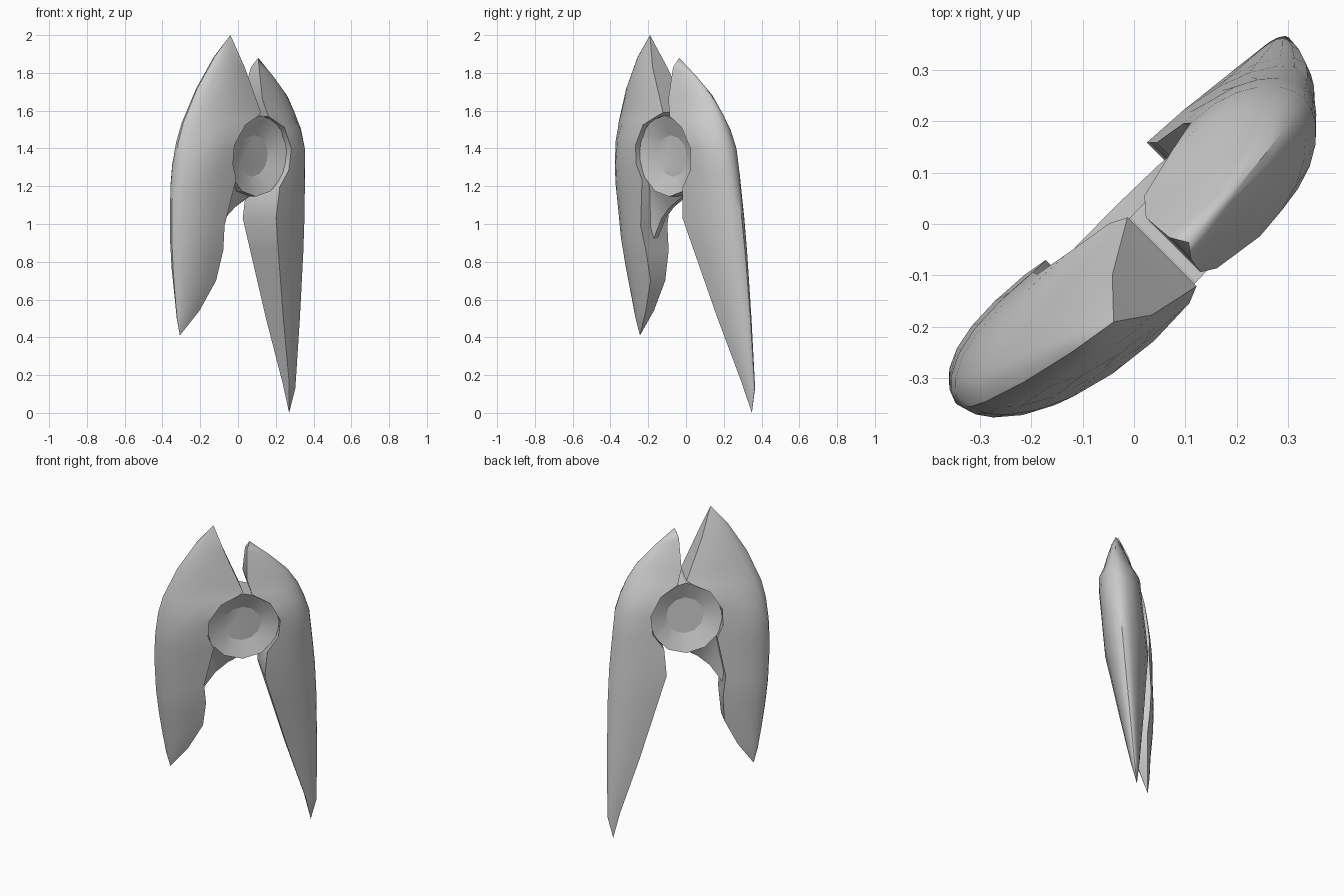
import bpy, bmesh
from math import cos, sin, pi, radians, sqrt
from mathutils import Vector

if "Cube" in bpy.data.objects:
    bpy.data.objects.remove(bpy.data.objects["Cube"])

HUB_Z, HUB_R = 1.36, 0.215
S = sqrt(0.5)


def place(u, z, off):
    """Slanted working plane: u runs sideways, off is the thickness direction."""
    n = -0.055 + 0.083 * z + off - (0.16 * u * u if u < 0 else 0)
    return Vector(((u + n) * S, (u - n) * S, z))


def arc(deg):
    a = radians(deg)
    return (0.005 + HUB_R * cos(a), HUB_Z + HUB_R * sin(a))


def finish(name, bm, angle=35):
    bmesh.ops.remove_doubles(bm, verts=bm.verts, dist=0.0005)
    bmesh.ops.recalc_face_normals(bm, faces=bm.faces)
    me = bpy.data.meshes.new(name)
    bm.to_mesh(me)
    bm.free()
    ob = bpy.data.objects.new(name, me)
    bpy.context.collection.objects.link(ob)
    bpy.ops.object.select_all(action='DESELECT')
    ob.select_set(True)
    bpy.context.view_layer.objects.active = ob
    bpy.ops.object.shade_smooth_by_angle(angle=radians(angle))


def loft(bm, rings):
    """Bridge closed rings of equal length."""
    vs = [[bm.verts.new(p) for p in r] for r in rings]
    for a, b in zip(vs, vs[1:]):
        for i in range(len(a)):
            j = (i + 1) % len(a)
            bm.faces.new((a[i], a[j], b[j], b[i]))
    return vs


def blade(name, top, bottom, power, stations):
    """Each station: outer edge point, inner edge point, inner half thickness."""
    steps = [0, 0.3, 0.55, 0.75, 0.9, 0.97]
    prof = [(s, (1 - s ** power) ** 0.55) for s in steps]
    prof += [(1, 0)] + [(s, -h) for s, h in reversed(prof)]
    rings = []
    for o, i, t in [(top, top, 0)] + stations + [(bottom, bottom, 0)]:
        rings.append([place(i[0] + (o[0] - i[0]) * s,
                            i[1] + (o[1] - i[1]) * s, t * h) for s, h in prof])
    bm = bmesh.new()
    loft(bm, rings)
    finish(name, bm)


# Short left blade
blade("left_blade", (-0.163, 2.0), (-0.39, 0.41), 2.4, [
    ((-0.265, 1.885), (-0.10, 1.83), 0.055),
    ((-0.37, 1.72), (0.0, 1.59), 0.095),
    ((-0.45, 1.535), arc(100), 0.11),
    ((-0.475, 1.43), arc(130), 0.12),
    ((-0.489, 1.30), arc(165), 0.12),
    ((-0.492, 1.20), arc(192), 0.12),
    ((-0.492, 1.12), arc(215), 0.115),
    ((-0.48, 0.92), (-0.22, 0.99), 0.10),
    ((-0.46, 0.76), (-0.205, 0.86), 0.085),
    ((-0.437, 0.62), (-0.215, 0.70), 0.055),
    ((-0.415, 0.50), (-0.295, 0.54), 0.03)])

# Long right blade
blade("right_blade", (0.05, 1.88), (0.438, 0.0), 2.1, [
    ((0.175, 1.775), (0.03, 1.83), 0.03),
    ((0.275, 1.68), (0.025, 1.66), 0.075),
    ((0.338, 1.585), arc(77), 0.10),
    ((0.375, 1.50), arc(45), 0.12),
    ((0.408, 1.40), arc(10), 0.122),
    ((0.424, 1.26), arc(-20), 0.122),
    ((0.438, 1.13), arc(-50), 0.125),
    ((0.447, 1.04), (0.13, 1.03), 0.125),
    ((0.458, 0.85), (0.18, 0.86), 0.105),
    ((0.468, 0.50), (0.288, 0.50), 0.065),
    ((0.47, 0.13), (0.40, 0.16), 0.025)])

# Dished hub disc, hollowed on both faces
bm = bmesh.new()
rings = [[place(0.005 + r * cos(k * pi / 6), HUB_Z + r * sin(k * pi / 6), off)
          for k in range(12)]
         for r, off in [(0.11, 0.05), (0.215, 0.09), (0.215, -0.09), (0.11, -0.05)]]
vs = loft(bm, rings)
bm.faces.new(vs[0])
bm.faces.new(vs[-1])
finish("hub_dish", bm, 20)

# Thin web joining the hub to the left blade, tapering to its lower edge
lower = [(-0.22, 0.91), (-0.195, 0.95), (-0.14, 1.03), (-0.07, 1.09), (0.03, 1.145)]
upper = [(-0.28, 1.05), (-0.28, 1.15), (-0.21, 1.24), (-0.14, 1.21), (0.03, 1.18)]
bm = bmesh.new()
loft(bm, [[place(*lo, 0.015), place(*up, 0.065), place(*up, -0.065), place(*lo, -0.015)]
          for lo, up in zip(lower, upper)])
finish("hub_web", bm)
